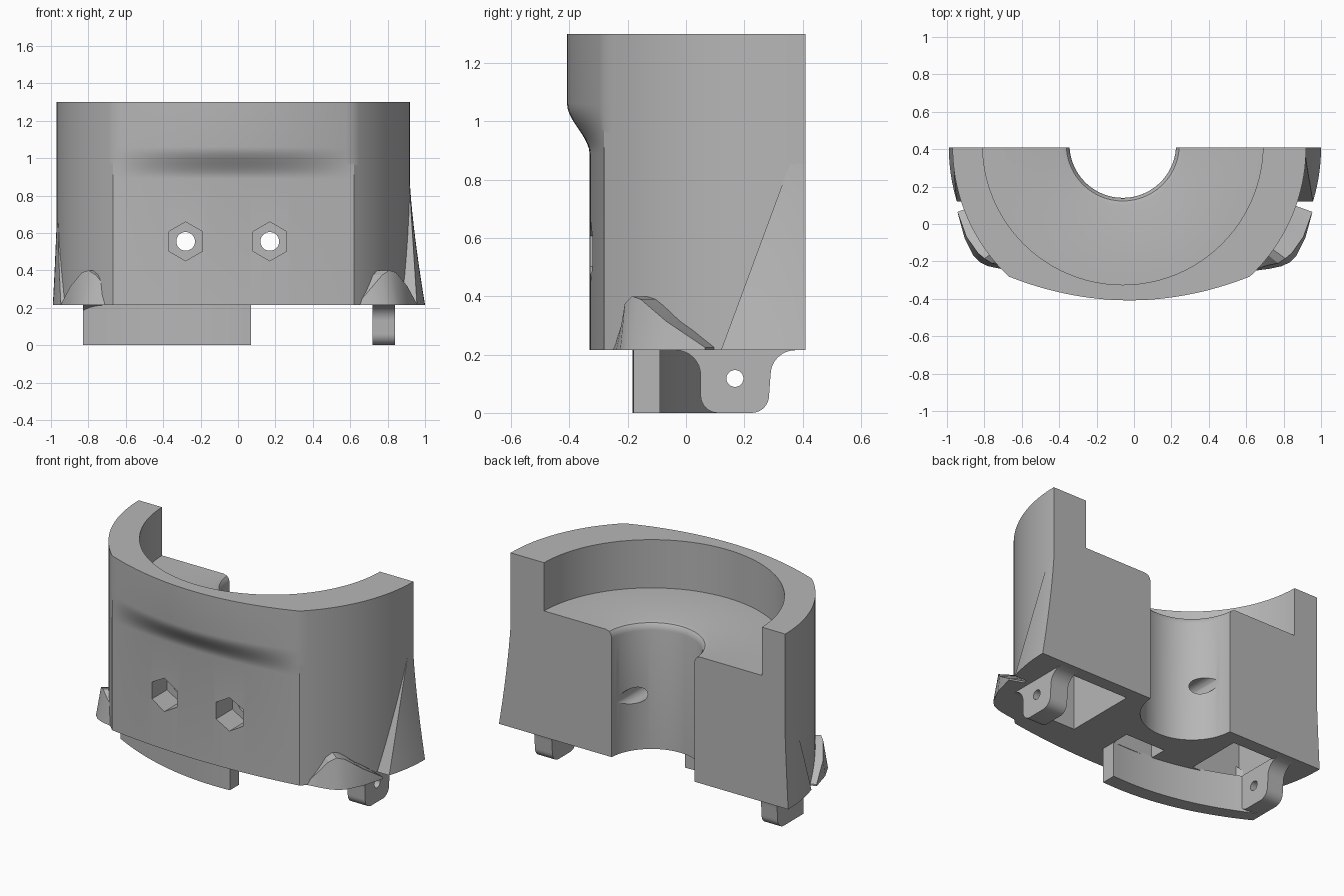
import bpy, bmesh
from math import sin, cos, asin, pi, radians

if "Cube" in bpy.data.objects:
    bpy.data.objects.remove(bpy.data.objects["Cube"], do_unlink=True)

grey = bpy.data.materials.new("plain grey")
grey.use_nodes = True
grey.diffuse_color = (0.47, 0.47, 0.47, 1)
grey.node_tree.nodes["Principled BSDF"].inputs["Base Color"].default_value = (0.47, 0.47, 0.47, 1)

BASE, TOP, BACK = 0.215, 1.3, 0.41


def loft(name, rings):
    """Solid skinned through closed rings of equal length, with end caps."""
    bm = bmesh.new()
    rows = [[bm.verts.new(p) for p in ring] for ring in rings]
    n = len(rows[0])
    for a, b in zip(rows, rows[1:]):
        for i in range(n):
            j = (i + 1) % n
            bm.faces.new((a[i], a[j], b[j], b[i]))
    bm.faces.new(rows[0])
    bm.faces.new(rows[-1])
    bmesh.ops.recalc_face_normals(bm, faces=bm.faces)
    mesh = bpy.data.meshes.new(name)
    bm.to_mesh(mesh)
    bm.free()
    mesh.materials.append(grey)
    ob = bpy.data.objects.new(name, mesh)
    bpy.context.collection.objects.link(ob)
    return ob


def select(ob):
    bpy.ops.object.select_all(action="DESELECT")
    ob.select_set(True)
    bpy.context.view_layer.objects.active = ob


def smooth(ob, angle=30):
    select(ob)
    bpy.ops.object.shade_smooth_by_angle(angle=radians(angle))


def cut(ob, cutter):
    mod = ob.modifiers.new("cut", "BOOLEAN")
    mod.operation, mod.solver, mod.object = "DIFFERENCE", "EXACT", cutter
    select(ob)
    bpy.ops.object.modifier_apply(modifier=mod.name)
    bpy.data.objects.remove(cutter, do_unlink=True)


def rod_y(x, z, r, y0, y1, n):
    ring = [(x + r * sin(2 * pi * i / n), z + r * cos(2 * pi * i / n)) for i in range(n)]
    return loft("cutter", [[(a, y, b) for a, b in ring] for y in (y0, y1)])


def box(x0, x1, y0, y1, z0, z1):
    ring = [(x0, y0), (x1, y0), (x1, y1), (x0, y1)]
    return loft("cutter", [[(x, y, z) for x, y in ring] for z in (z0, z1)])


# Housing: round sides, with a front face that bulges out near the top
CX, R, CORNER = -0.025, 0.945, radians(47)


def housing_ring(z):
    t = min(max((z - 0.89) / 0.17, 0), 1)
    bulge = 0.05 + 0.077 * t * t * (3 - 2 * t)
    side = [(R * cos(CORNER * i / 20), BACK - R * sin(CORNER * i / 20)) for i in range(21)]
    half, corner_y = side[-1]
    us = [1 - i / 15 for i in range(1, 30)]
    front = [(half * u, corner_y - bulge * (1 - u * u)) for u in us]
    pts = side + front + [(-x, y) for x, y in reversed(side)]
    return [(CX + x, y, z) for x, y in pts]


levels = [BASE] + [0.89 + 0.017 * i for i in range(11)] + [TOP]
housing = loft("housing", [housing_ring(z) for z in levels])

# Stepped round seat and bore
bore = [(0.285, 0.1), (0.285, 0.955), (0.29, 0.978), (0.302, 0.993), (0.325, 1.0), (0.75, 1.0), (0.75, 1.4)]
N = 96
cut(housing, loft("cutter", [[(-0.06 + r * cos(2 * pi * i / N), 0.425 + r * sin(2 * pi * i / N), z)
                              for i in range(N)] for r, z in bore]))

# Bolt holes with hexagonal nut pockets
for x in (-0.28, 0.17):
    cut(housing, rod_y(x, 0.555, 0.05, -0.6, 0.5, 32))
    cut(housing, rod_y(x, 0.555, 0.104, -0.6, -0.17, 6))

# Pockets in the underside
cut(housing, box(0.33, 0.72, -0.12, 0.33, 0.1, 0.62))
cut(housing, box(-0.77, -0.44, -0.02, 0.33, 0.1, 0.62))
cut(housing, box(-0.2, 0.07, -0.09, 0.02, 0.1, 0.38))
smooth(housing)

# Flared skirts on the back of both sides, and humped fins ahead of them
FX = 0.005
FIN = [(20, 1.01, 1.01, 0.225), (28, 1.032, 1.02, 0.315), (34, 1.04, 1.012, 0.39),
       (36.5, 1.032, 1.0, 0.4), (39, 1.01, 0.985, 0.375), (42, 0.97, 0.945, 0.3),
       (45, 0.93, 0.92, 0.24), (48, 0.9, 0.9, 0.22)]


def skirt_ring(s, t, r_top):
    z = BASE + 0.7 * t
    r = r_top + (0.995 - r_top) * (1 - t) ** 1.4
    y_front = 0.12 + 0.37 * (z - BASE)
    pts = []
    for radius, order in ((r, range(13)), (0.88, range(12, -1, -1))):
        end = asin((BACK - y_front) / radius)
        pts += [(FX + s * radius * cos(end * i / 12), BACK - radius * sin(end * i / 12), z) for i in order]
    return pts


def fin_ring(s, deg, low, high, z):
    c, d = s * cos(radians(deg)), sin(radians(deg))
    return [(FX + r * c, BACK - r * d, h) for r, h in ((0.87, BASE), (low, BASE), (high, z), (0.87, z))]


for s, side, r_top in ((1, "left", 0.912), (-1, "right", 0.968)):
    smooth(loft(side + "_skirt", [skirt_ring(s, i / 10, r_top) for i in range(11)]))
    smooth(loft(side + "_fin", [fin_ring(s, *f) for f in FIN]), 25)

# Hinge lugs: rounded tips, filleted roots, pin hole


def arc(cy, cz, r, a0, a1, n=8):
    steps = [radians(a0 + (a1 - a0) * i / n) for i in range(n + 1)]
    return [(cy + r * cos(a), cz + r * sin(a)) for a in steps]


def lug(name, x0, x1):
    prof = (arc(0.11, 0.06, 0.06, 180, 270) + arc(0.225, 0.06, 0.06, 270, 360)
            + arc(0.375, 0.13, 0.085, 180, 90) + [(0.375, 0.225), (-0.035, 0.225)]
            + arc(-0.035, 0.13, 0.085, 90, 0))
    ob = loft(name, [[(x, y, z) for y, z in prof] for x in (x0, x1)])
    hole = arc(0.168, 0.118, 0.029, 0, 345, 23)
    cut(ob, loft("cutter", [[(x, y, z) for y, z in hole] for x in (x0 - 0.1, x1 + 0.1)]))
    smooth(ob)


lug("left_hinge_lug", 0.72, 0.84)
lug("right_hinge_lug", -0.83, -0.72)

# Curved bar running from the right lug along the underside
bar = []
for i in range(25):
    t = i / 24
    x = 0.07 - 0.9 * t
    y = -0.18 - 0.06 * t + 0.27 * t * t
    bar.append([(x, y, 0), (x, y + 0.09, 0), (x, y + 0.09, 0.225), (x, y, 0.225)])
smooth(loft("curved_bar", bar))
